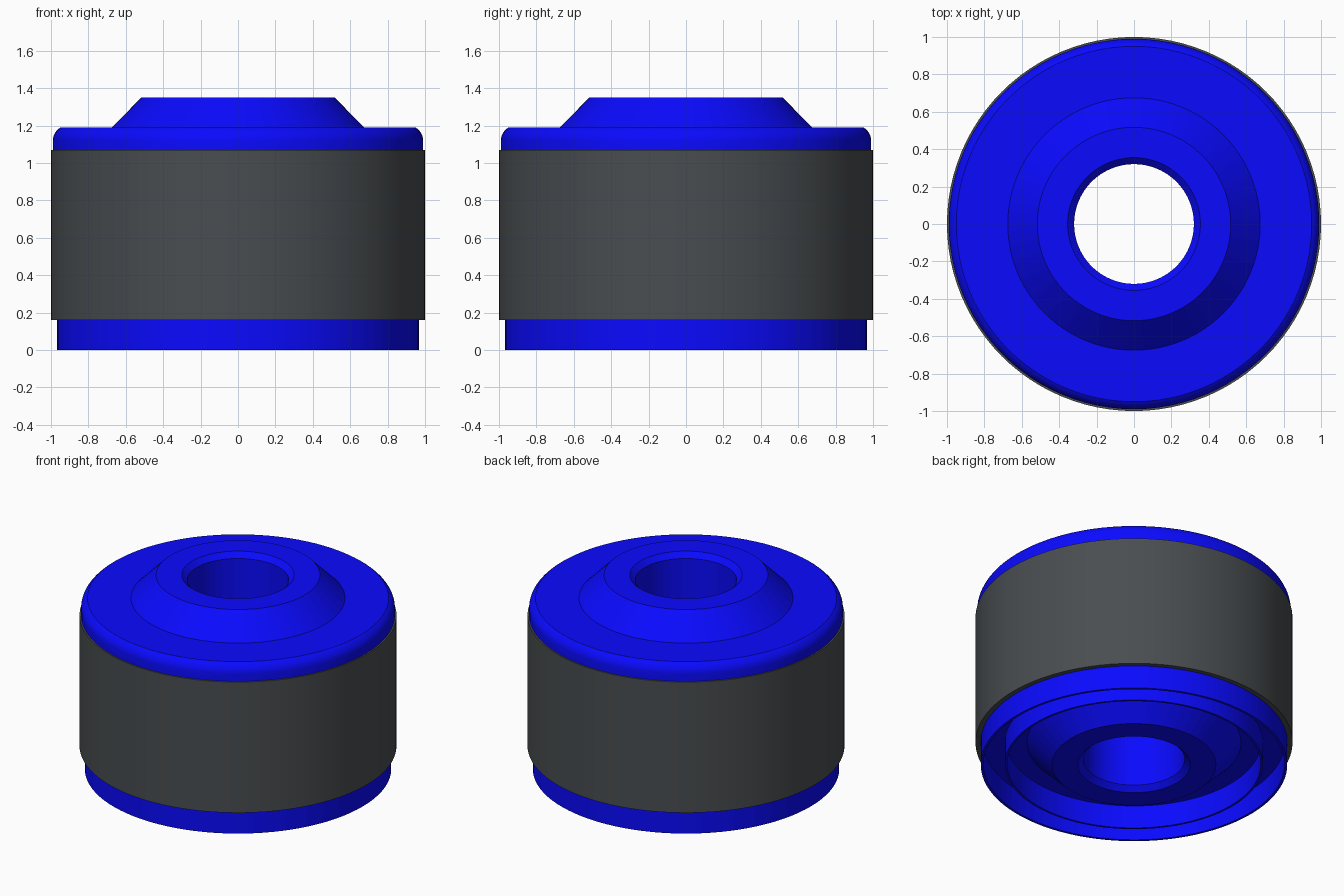
import bpy, bmesh, math

if "Cube" in bpy.data.objects:
    bpy.data.objects.remove(bpy.data.objects["Cube"])

SEGMENTS = 96


def material(name, color):
    m = bpy.data.materials.new(name)
    m.diffuse_color = (*color, 1)
    m.use_nodes = True
    m.node_tree.nodes["Principled BSDF"].inputs["Base Color"].default_value = m.diffuse_color
    return m


def lathe(name, profile, mat):
    """Revolve a closed (radius, z) profile around the z axis."""
    bm = bmesh.new()
    rings = []
    for i in range(SEGMENTS):
        a = 2 * math.pi * i / SEGMENTS
        rings.append([bm.verts.new((r * math.cos(a), r * math.sin(a), z)) for r, z in profile])
    n = len(profile)
    for i in range(SEGMENTS):
        p, q = rings[i], rings[(i + 1) % SEGMENTS]
        for j in range(n):
            k = (j + 1) % n
            bm.faces.new((p[j], q[j], q[k], p[k]))
    bmesh.ops.recalc_face_normals(bm, faces=bm.faces)
    mesh = bpy.data.meshes.new(name)
    bm.to_mesh(mesh)
    bm.free()
    mesh.materials.append(mat)
    obj = bpy.data.objects.new(name, mesh)
    bpy.context.collection.objects.link(obj)
    bpy.ops.object.select_all(action='DESELECT')
    obj.select_set(True)
    bpy.context.view_layer.objects.active = obj
    bpy.ops.object.shade_smooth_by_angle(angle=math.radians(25))
    return obj


blue = material("blue", (0.003, 0.003, 1.0))
dark = material("dark_grey", (0.067, 0.075, 0.081))

# Rounded shoulder of the top flange, ending in a crease at the flat top
shoulder = [(0.91 + 0.08 * math.cos(t), 1.12 + 0.08 * math.sin(t))
            for t in (math.radians(60) * i / 6 for i in range(7))]

# Body: bore, lower hub cone, inner lip, outer skirt, flange, upper hub cone
body = [(0.32, 0.035), (0.355, 0), (0.517, 0), (0.675, 0.16),
        (0.80, 0.16), (0.80, 0), (0.815, 0), (0.815, 0.16),
        (0.95, 0.16), (0.95, 0), (0.967, 0), (0.967, 1.07), (0.99, 1.07)]
body += shoulder
body += [(0.675, 1.19), (0.517, 1.35), (0.355, 1.35), (0.32, 1.315)]
lathe("bushing_body", body, blue)

# Grey sleeve around the body
lathe("outer_sleeve", [(0.968, 0.16), (1, 0.16), (1, 1.07), (0.968, 1.07)], dark)
